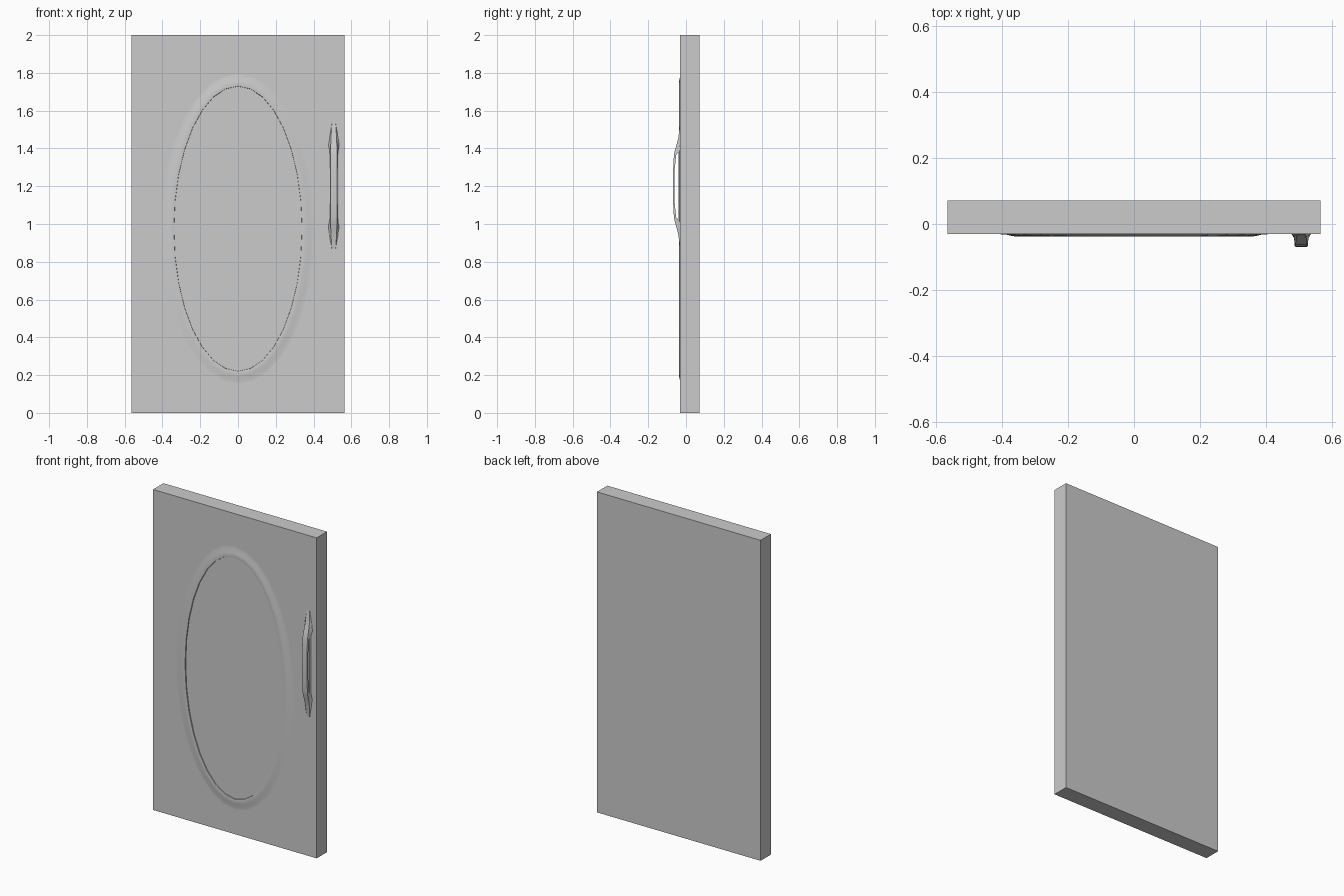
import bpy, bmesh, math

if "Cube" in bpy.data.objects:
    bpy.data.objects.remove(bpy.data.objects["Cube"])

FRONT, BACK = -0.031, 0.071
OVAL_Z, SEG = 0.975, 32


def make_object(name, verts, faces, smooth=None):
    mesh = bpy.data.meshes.new(name)
    mesh.from_pydata(verts, [], faces)
    bm = bmesh.new()
    bm.from_mesh(mesh)
    bmesh.ops.recalc_face_normals(bm, faces=bm.faces)
    bm.to_mesh(mesh)
    bm.free()
    ob = bpy.data.objects.new(name, mesh)
    bpy.context.collection.objects.link(ob)
    if smooth:
        bpy.ops.object.select_all(action='DESELECT')
        ob.select_set(True)
        bpy.context.view_layer.objects.active = ob
        bpy.ops.object.shade_smooth_by_angle(angle=math.radians(smooth))
    return ob


def loft(name, rings, smooth=None):
    """Join equal-sized rings of points and cap both ends."""
    n = len(rings[0])
    verts = [p for ring in rings for p in ring]
    faces = [(i * n + j, i * n + (j + 1) % n, (i + 1) * n + (j + 1) % n, (i + 1) * n + j)
             for i in range(len(rings) - 1) for j in range(n)]
    faces += [tuple(range(n)), tuple(range(len(verts) - n, len(verts)))]
    return make_object(name, verts, faces, smooth)


def oval(rx, rz, y):
    return [(rx * math.cos(2 * math.pi * i / SEG), y, OVAL_Z + rz * math.sin(2 * math.pi * i / SEG))
            for i in range(SEG)]


def slab_ring(y):
    return [(-0.565, y, 0), (0.565, y, 0), (0.565, y, 2), (-0.565, y, 2)]


# Door slab with a shallow oval pocket
door = loft("door_slab", [slab_ring(FRONT), slab_ring(BACK)])
cutter = loft("oval_cutter", [oval(0.345, 0.76, -0.1), oval(0.345, 0.76, -0.018)])
cutter.hide_render = True
cutter.hide_viewport = True
mod = door.modifiers.new("oval_pocket", 'BOOLEAN')
mod.object = cutter
mod.solver = 'EXACT'

# Raised oval moulding, its inner wall and the recessed panel
loft("oval_panel", [oval(0.405, 0.82, FRONT), oval(0.385, 0.80, -0.0325),
                    oval(0.367, 0.782, -0.037), oval(0.345, 0.76, -0.038),
                    oval(0.34, 0.755, -0.037), oval(0.338, 0.753, -0.025)], 35)


# Pull handle: bowed bar flaring into the door at both ends
def section(z, outer, inner, w, flare=0.0):
    mid = (outer + inner) / 2
    return [(0.507 + x, y, z) for x, y in (
        (-w - flare, inner), (-w, mid), (-w * 0.85, outer),
        (w * 0.85, outer), (w, mid), (w + flare, inner))]


half = [(0.33, -0.0312, -0.028, 0.012, 0.006), (0.26, -0.040, -0.028, 0.017, 0.010),
        (0.22, -0.050, -0.028, 0.019, 0.012), (0.19, -0.059, -0.032, 0.020, 0.004),
        (0.165, -0.064, -0.052, 0.020, 0), (0.09, -0.068, -0.060, 0.020, 0)]
sections = [section(1.2 - d, *r) for d, *r in half] + [section(1.2, -0.070, -0.062, 0.020)]
sections += [section(1.2 + d, *r) for d, *r in reversed(half)]
loft("pull_handle", sections, 40)

# Low swelling behind the handle
base = [section(1.2 + z, y, -0.028, w, 0.014)
        for z, y, w in ((-0.3, -0.0312, 0.015), (-0.2, -0.041, 0.020),
                        (0.2, -0.041, 0.020), (0.3, -0.0312, 0.015))]
loft("handle_base", base, 40)
